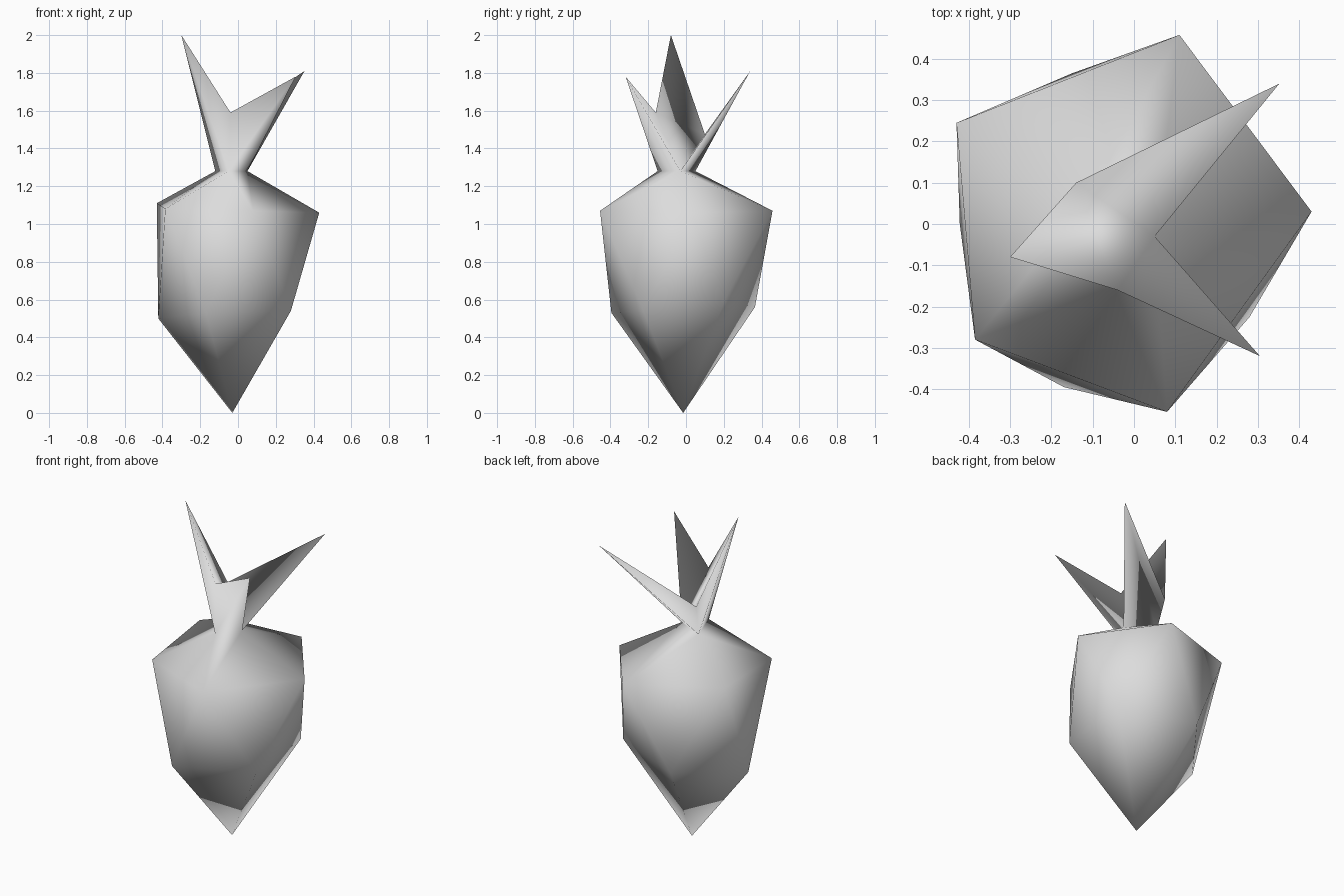
import bpy
import bmesh

cube = bpy.data.objects.get("Cube")
if cube:
    bpy.data.objects.remove(cube, do_unlink=True)

grey = bpy.data.materials.new("light_grey")
grey.use_nodes = True
colour = (0.72, 0.72, 0.72, 1)
grey.diffuse_color = colour
for node in grey.node_tree.nodes:
    if node.type == 'BSDF_PRINCIPLED':
        node.inputs["Base Color"].default_value = colour

bm = bmesh.new()


def ring(points):
    return [bm.verts.new(p) for p in points]


def tri(*corners):
    bm.faces.new(corners)


# Root: a five-sided antiprism drawn to a point at the bottom
tip = bm.verts.new((-0.03, -0.015, 0))
shoulder = ring([(0.43, 0.03, 1.06), (0.11, 0.458, 1.07), (-0.43, 0.245, 1.11),
                 (-0.385, -0.28, 1.08), (0.08, -0.455, 1.07)])
belly = ring([(0.285, 0.2, 0.59), (-0.15, 0.365, 0.56), (-0.422, 0, 0.5),
              (-0.17, -0.395, 0.53), (0.28, -0.225, 0.54)])
for i in range(5):
    j = (i + 1) % 5
    tri(shoulder[i], belly[i], shoulder[j])
    tri(belly[i], belly[j], shoulder[j])
    tri(tip, belly[j], belly[i])

# Neck: three corners joined to the shoulder
left, back, front = ring([(0.05, -0.03, 1.28), (-0.12, 0.05, 1.28),
                          (-0.05, -0.15, 1.28)])
for corner, spans in ((left, (4, 0)), (back, (1, 2)), (front, (3,))):
    for i in spans:
        tri(corner, shoulder[i], shoulder[(i + 1) % 5])
for a, b, i in ((left, back, 1), (back, front, 3), (front, left, 4)):
    tri(a, shoulder[i], b)

# Leaves: three pointed tips around a shared crown
tall, rear, fore = ring([(-0.3, -0.08, 2), (0.352, 0.34, 1.81),
                         (0.305, -0.32, 1.78)])
rear_dip, fore_dip = ring([(-0.14, 0.1, 1.475), (-0.04, -0.16, 1.59)])
tri(front, back, tall)
for base, leaf, dip in ((back, rear, rear_dip), (front, fore, fore_dip)):
    tri(base, tall, dip)
    tri(base, dip, leaf)
    tri(base, leaf, left)
    tri(left, leaf, dip)
tri(tall, rear_dip, fore_dip)
tri(left, rear_dip, fore_dip)

bmesh.ops.recalc_face_normals(bm, faces=bm.faces)
for face in bm.faces:
    face.smooth = True

mesh = bpy.data.meshes.new("root_vegetable")
bm.to_mesh(mesh)
bm.free()
mesh.materials.append(grey)
vegetable = bpy.data.objects.new("root_vegetable", mesh)
bpy.context.collection.objects.link(vegetable)
